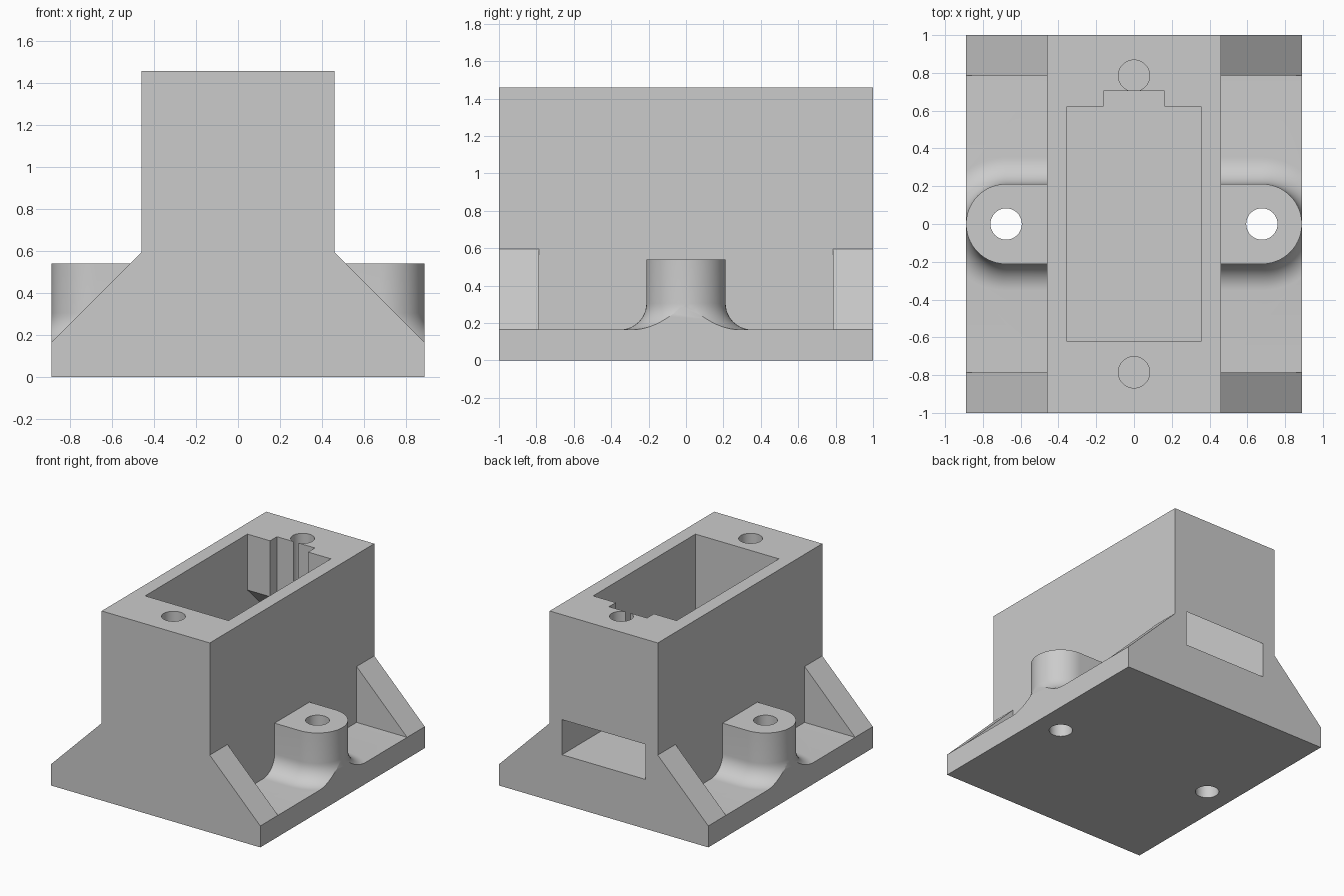
import bpy
import bmesh
from math import cos, sin, pi, radians
from mathutils import Vector

if "Cube" in bpy.data.objects:
    bpy.data.objects.remove(bpy.data.objects["Cube"], do_unlink=True)

# Main dimensions
HALF_W, HALF_L, HEIGHT = 0.89, 1.0, 1.458
WALL_X, BASE_Z, RIB_Y, RIB_Z = 0.46, 0.165, 0.785, 0.595
BOSS_X, BOSS_R, BOSS_Z, FILLET = 0.677, 0.212, 0.54, 0.14
POCKET_X, POCKET_Y, FLOOR_Z, HOLE_R = 0.355, 0.622, 0.38, 0.083

grey = bpy.data.materials.new("plain grey")
grey.use_nodes = True
colour = (0.6, 0.6, 0.6, 1)
grey.diffuse_color = colour
grey.node_tree.nodes["Principled BSDF"].inputs["Base Color"].default_value = colour


def make_object(name, bm):
    bmesh.ops.recalc_face_normals(bm, faces=bm.faces)
    mesh = bpy.data.meshes.new(name)
    bm.to_mesh(mesh)
    bm.free()
    obj = bpy.data.objects.new(name, mesh)
    bpy.context.collection.objects.link(obj)
    mesh.materials.append(grey)
    return obj


def prism(name, points, depth):
    """Extrude a closed outline of 3D points along a vector."""
    bm = bmesh.new()
    face = bm.faces.new([bm.verts.new(p) for p in points])
    extruded = bmesh.ops.extrude_face_region(bm, geom=[face])["geom"]
    moved = [v for v in extruded if isinstance(v, bmesh.types.BMVert)]
    bmesh.ops.translate(bm, verts=moved, vec=Vector(depth))
    return make_object(name, bm)


def cylinder(name, x, y, z0, z1):
    ring = [(x + HOLE_R * cos(2 * pi * i / 48), y + HOLE_R * sin(2 * pi * i / 48), z0)
            for i in range(48)]
    return prism(name, ring, (0, 0, z1 - z0))


def combine(target, tool, operation):
    """Apply a boolean and discard the tool."""
    tool.hide_render = True
    mod = target.modifiers.new(operation.lower(), "BOOLEAN")
    mod.operation, mod.solver, mod.object = operation, "EXACT", tool
    bpy.context.view_layer.objects.active = target
    bpy.ops.object.modifier_apply(modifier=mod.name)
    bpy.data.objects.remove(tool, do_unlink=True)


def flared_boss(side):
    """Round-ended boss with a concave fillet at its foot, trimmed to the base edge."""
    levels = [(0, BOSS_Z)]
    for i in range(13):
        a = i / 12 * pi / 2
        levels.append((FILLET * (1 - cos(a)), BASE_Z + FILLET * (1 - sin(a))))
    levels.append((FILLET, BASE_Z / 2))
    bm = bmesh.new()
    rings = []
    for offset, z in levels:
        r = BOSS_R + offset
        outline = [(0.4, -r)]
        outline += [(BOSS_X + r * cos(t), r * sin(t))
                    for t in (pi * (i / 40 - 0.5) for i in range(41))]
        outline.append((0.4, r))
        rings.append([bm.verts.new((side * x, y, z)) for x, y in outline])
    for upper, lower in zip(rings, rings[1:]):
        for i in range(len(upper)):
            j = (i + 1) % len(upper)
            bm.faces.new((upper[i], upper[j], lower[j], lower[i]))
    bm.faces.new(rings[0])
    bm.faces.new(rings[-1])
    cut = bmesh.ops.bisect_plane(
        bm, geom=bm.verts[:] + bm.edges[:] + bm.faces[:], clear_outer=True,
        plane_co=(side * HALF_W, 0, 0), plane_no=(side, 0, 0))["geom_cut"]
    edges = [e for e in cut if isinstance(e, bmesh.types.BMEdge)]
    bmesh.ops.holes_fill(bm, edges=edges, sides=0)
    return make_object("boss", bm)


# Housing: end silhouette extruded along the full length
half = [(HALF_W, 0), (HALF_W, BASE_Z), (WALL_X, RIB_Z), (WALL_X, HEIGHT)]
outline = half + [(-x, z) for x, z in reversed(half)]
housing = prism("housing", [(x, -HALF_L, z) for x, z in outline], (0, 2 * HALF_L, 0))

for side in (1, -1):
    # Side recess that leaves the sloped end ribs
    recess = [(side * x, -RIB_Y, z) for x, z in
              ((WALL_X, BASE_Z), (1.1, BASE_Z), (1.1, 0.8), (WALL_X, 0.8))]
    combine(housing, prism("recess", recess, (0, 2 * RIB_Y, 0)), "DIFFERENCE")
    # Mounting boss with a through hole
    combine(housing, flared_boss(side), "UNION")
    combine(housing, cylinder("mount_hole", side * BOSS_X, 0, -0.1, 0.8), "DIFFERENCE")

# Deep pocket with a cable notch at the back
P, Y, N, NY = POCKET_X, POCKET_Y, 0.162, 0.705
pocket = [(-P, -Y), (P, -Y), (P, Y), (N, Y), (N, NY), (-N, NY), (-N, Y), (-P, Y)]
combine(housing, prism("pocket", [(x, y, FLOOR_Z) for x, y in pocket], (0, 0, 1.3)),
        "DIFFERENCE")

# Cable exit through the back, with a sloped roof
exit_side = [(0.3, FLOOR_Z), (1.05, FLOOR_Z), (1.05, 0.6), (0.55, 1.1), (0.3, 1.1)]
combine(housing, prism("cable_exit", [(-P, y, z) for y, z in exit_side], (2 * P, 0, 0)),
        "DIFFERENCE")

# Blind screw holes in the top rim
for y in (RIB_Y, -RIB_Y):
    combine(housing, cylinder("screw_hole", 0, y, 1.0, 1.6), "DIFFERENCE")

# Smooth the curved walls and keep the edges sharp
bpy.ops.object.select_all(action="DESELECT")
housing.select_set(True)
bpy.context.view_layer.objects.active = housing
bpy.ops.object.shade_smooth_by_angle(angle=radians(30))
